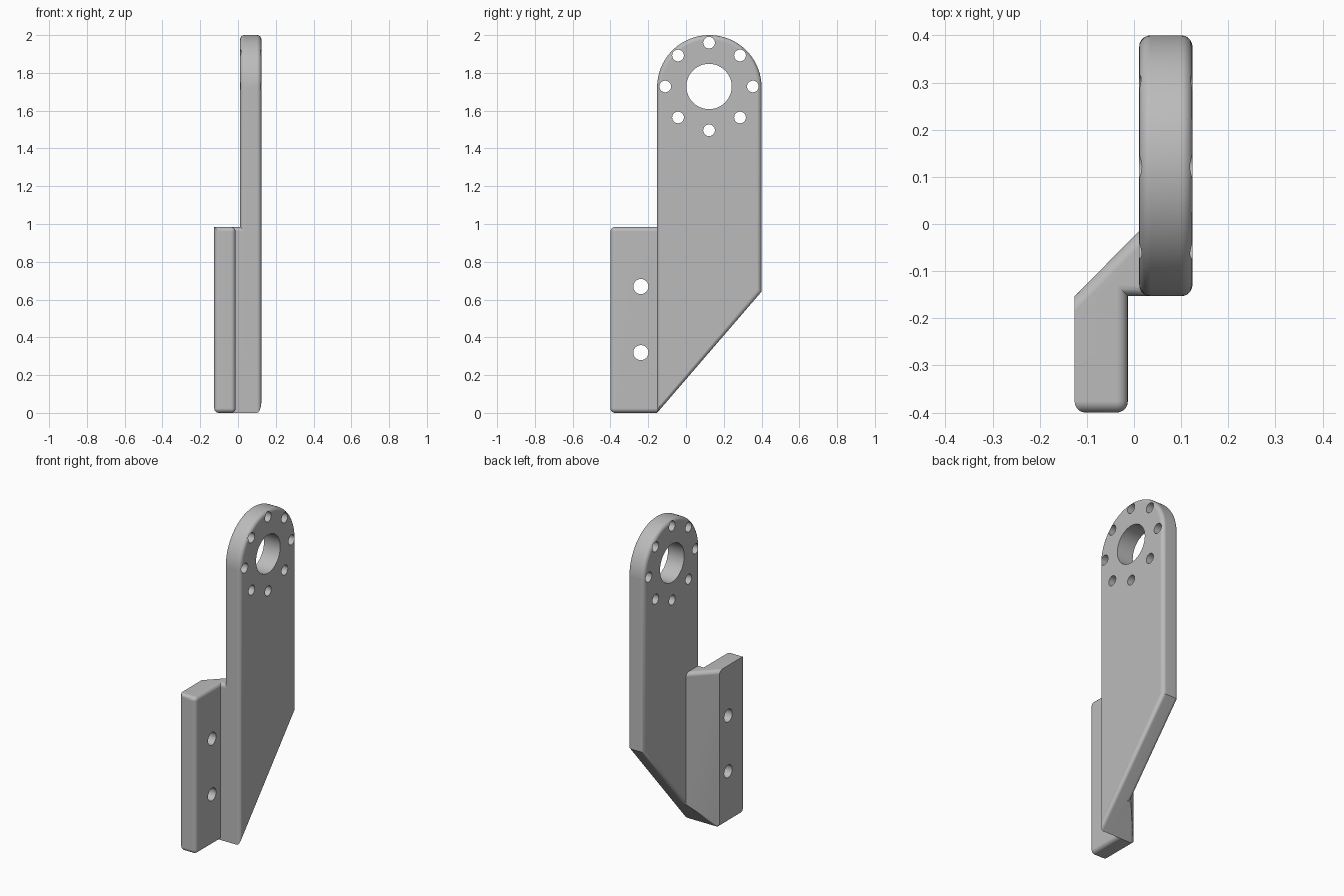
import bpy, bmesh
from math import sin, cos, pi, radians
from mathutils import Vector, Matrix

cube = bpy.data.objects.get("Cube")
if cube:
    bpy.data.objects.remove(cube, do_unlink=True)

FRONT, BACK = -0.153, 0.4            # plate extent in y
RADIUS = (BACK - FRONT) / 2
MID = (BACK + FRONT) / 2
CENTRE_Z = 2 - RADIUS
SLOPE_Z = 0.642                      # back end of the sloped bottom
FLANGE_TOP = 0.984
FILLET = 0.024

grey = bpy.data.materials.new("plain grey")
grey.use_nodes = True
grey.diffuse_color = (0.5, 0.5, 0.5, 1)
grey.node_tree.nodes["Principled BSDF"].inputs["Base Color"].default_value = (0.5, 0.5, 0.5, 1)


def make_object(name, bm):
    bmesh.ops.recalc_face_normals(bm, faces=bm.faces)
    mesh = bpy.data.meshes.new(name)
    bm.to_mesh(mesh)
    bm.free()
    mesh.materials.append(grey)
    ob = bpy.data.objects.new(name, mesh)
    bpy.context.collection.objects.link(ob)
    return ob


def prism(points, offset):
    """Extrude a closed outline along the offset vector."""
    bm = bmesh.new()
    face = bm.faces.new([bm.verts.new(p) for p in points])
    ext = bmesh.ops.extrude_face_region(bm, geom=[face], use_keep_orig=True)
    verts = [g for g in ext["geom"] if isinstance(g, bmesh.types.BMVert)]
    bmesh.ops.translate(bm, verts=verts, vec=offset)
    bmesh.ops.recalc_face_normals(bm, faces=bm.faces)
    return bm


def round_edges(bm, edges):
    bmesh.ops.bevel(bm, geom=edges, offset=FILLET, offset_type='OFFSET',
                    segments=5, profile=0.5, affect='EDGES', clamp_overlap=True)


def combine(target, other, operation):
    """Apply a boolean and discard the second object."""
    mod = target.modifiers.new("boolean", 'BOOLEAN')
    mod.operation, mod.solver, mod.object = operation, 'EXACT', other
    graph = bpy.context.evaluated_depsgraph_get()
    result = bpy.data.meshes.new_from_object(target.evaluated_get(graph))
    target.modifiers.clear()
    target.data = result
    bpy.data.objects.remove(other, do_unlink=True)


# Upright plate: round top, sloped bottom, filleted rims
arc = [(MID + RADIUS * cos(pi * i / 48), CENTRE_Z + RADIUS * sin(pi * i / 48)) for i in range(49)]
outline = arc + [(FRONT, 0), (BACK, SLOPE_Z)]
bm = prism([(0.011, y, z) for y, z in outline], Vector((0.113, 0, 0)))
round_edges(bm, [e for e in bm.edges if abs(e.verts[0].co.x - e.verts[1].co.x) < 0.01])
bracket = make_object("bracket", bm)

# Offset flange with its diagonal web, trimmed by the plate's slope
plan = [(-0.126, -0.4), (-0.013, -0.4), (-0.013, FRONT), (0.045, FRONT),
        (0.045, -0.015), (0.011, -0.015), (-0.126, FRONT)]
bm = prism([(x, y, 0) for x, y in plan], Vector((0, 0, FLANGE_TOP)))
slope_normal = Vector((0, SLOPE_Z, FRONT - BACK))
bmesh.ops.bisect_plane(bm, geom=bm.verts[:] + bm.edges[:] + bm.faces[:], dist=0.0005,
                       plane_co=(0, FRONT, 0), plane_no=slope_normal, clear_outer=True)
bmesh.ops.holes_fill(bm, edges=[e for e in bm.edges if e.is_boundary])


def is_rounded(e):
    a, b = e.verts[0].co, e.verts[1].co
    m = (a + b) / 2
    if abs(a.z - b.z) > 0.01:
        return m.y < -0.39                       # front corners
    if m.z > FLANGE_TOP - 0.01:                  # top rim, outer side stays sharp
        return m.x > -0.12 and m.x < 0.04 and m.y < -0.03
    return m.z < 0.01 and m.y < FRONT - 0.01     # bottom rim


round_edges(bm, [e for e in bm.edges if is_rounded(e)])
combine(bracket, make_object("flange", bm), 'UNION')

# Bores: main bore, ring of eight bolt holes, two mounting holes
HOLE_Y, HOLE_Z, RING = 0.122, 1.728, 0.232
holes = [(HOLE_Y, HOLE_Z, 0.12), (-0.239, 0.669, 0.04), (-0.239, 0.319, 0.04)]
holes += [(HOLE_Y + RING * cos(i * pi / 4), HOLE_Z + RING * sin(i * pi / 4), 0.031) for i in range(8)]
bm = bmesh.new()
for y, z, r in holes:
    place = Matrix.Translation((0, y, z)) @ Matrix.Rotation(pi / 2, 4, 'Y')
    bmesh.ops.create_cone(bm, cap_ends=True, segments=48 if r > 0.1 else 24,
                          radius1=r, radius2=r, depth=1, matrix=place)
cutter = make_object("hole_cutter", bm)
cutter.hide_render = True
combine(bracket, cutter, 'DIFFERENCE')

# Smooth fillets and bores, flat main faces
bpy.ops.object.select_all(action='DESELECT')
bracket.select_set(True)
bpy.context.view_layer.objects.active = bracket
bpy.ops.object.shade_smooth_by_angle(angle=radians(30))
normals = bracket.modifiers.new("face weighted normals", 'WEIGHTED_NORMAL')
normals.keep_sharp = True
